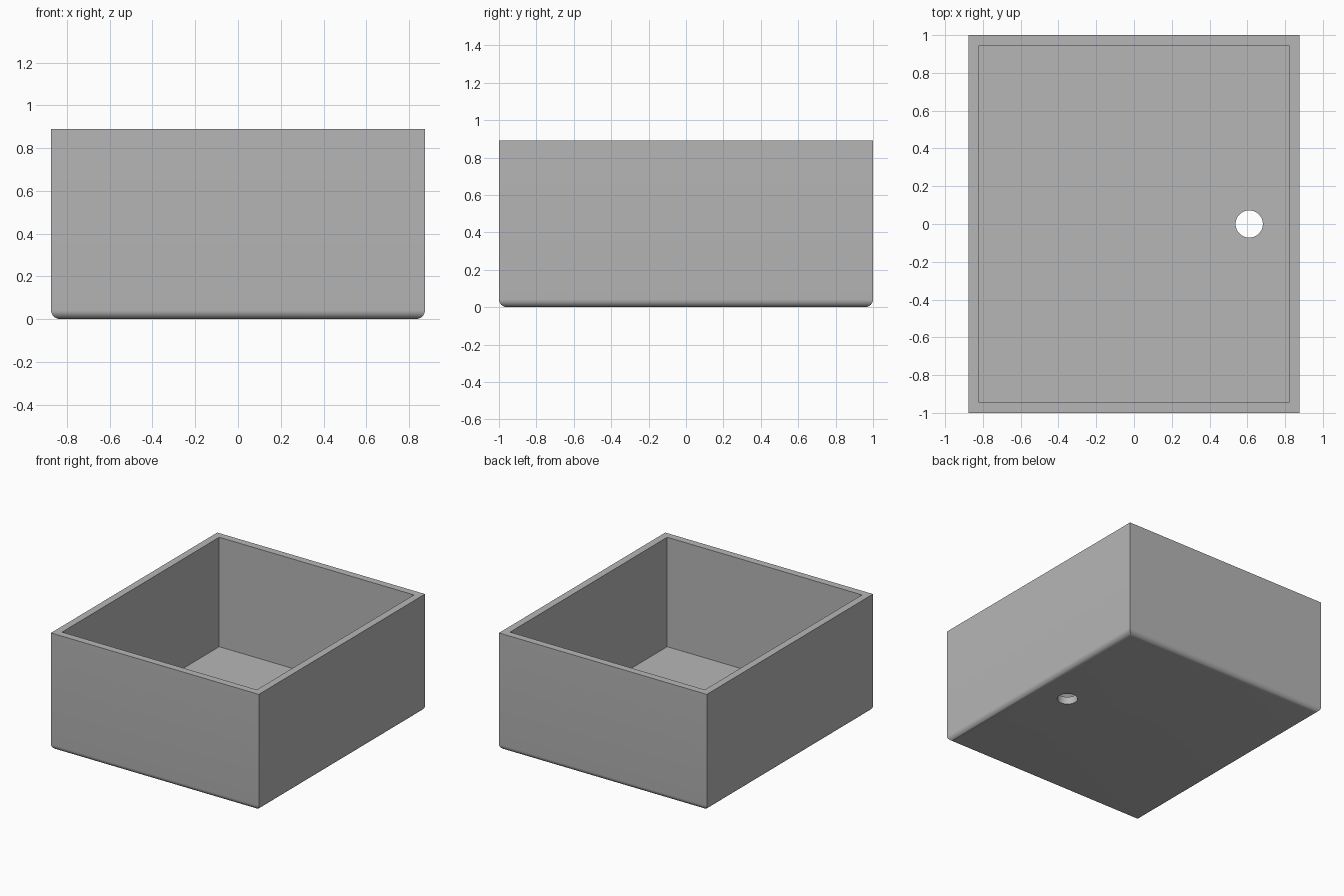
import bpy
import bmesh
from math import radians
from mathutils import Matrix, Vector

if "Cube" in bpy.data.objects:
    bpy.data.objects.remove(bpy.data.objects["Cube"], do_unlink=True)

WIDTH, DEPTH, HEIGHT = 1.75, 2.0, 0.89
WALL = 0.055
FLOOR = 0.057
EDGE_RADIUS = 0.042
HOLE_X, HOLE_RADIUS = 0.61, 0.072

# Material
grey = bpy.data.materials.new("planter_grey")
grey.use_nodes = True
colour = (0.47, 0.47, 0.47, 1)
grey.diffuse_color = colour
grey.node_tree.nodes["Principled BSDF"].inputs["Base Color"].default_value = colour


def make_object(name, bm):
    mesh = bpy.data.meshes.new(name)
    bm.to_mesh(mesh)
    bm.free()
    mesh.materials.append(grey)
    obj = bpy.data.objects.new(name, mesh)
    bpy.context.collection.objects.link(obj)
    return obj


def box(size, base_z):
    bm = bmesh.new()
    bmesh.ops.create_cube(bm, size=1)
    bmesh.ops.scale(bm, vec=Vector(size), verts=bm.verts)
    bmesh.ops.translate(bm, vec=(0, 0, base_z + size[2] / 2), verts=bm.verts)
    return bm


# Outer body with rounded bottom edges
bm = box((WIDTH, DEPTH, HEIGHT), 0)
bottom = [e for e in bm.edges if all(v.co.z < 0.01 for v in e.verts)]
bmesh.ops.bevel(bm, geom=bottom, offset=EDGE_RADIUS, segments=8,
                profile=0.5, affect='EDGES')
body = make_object("open_box", bm)

# Cutter for the open inside
cavity = make_object("cavity_cutter", box(
    (WIDTH - 2 * WALL, DEPTH - 2 * WALL, HEIGHT), FLOOR))

# Cutter for the round drain hole
bm = bmesh.new()
bmesh.ops.create_cone(bm, cap_ends=True, segments=64, radius1=HOLE_RADIUS,
                      radius2=HOLE_RADIUS, depth=0.4,
                      matrix=Matrix.Translation((HOLE_X, 0, 0)))
drain = make_object("drain_cutter", bm)

# Cut both and shade
bpy.ops.object.select_all(action='DESELECT')
bpy.context.view_layer.objects.active = body
body.select_set(True)
for cutter in (cavity, drain):
    cutter.hide_render = True
    mod = body.modifiers.new(cutter.name, 'BOOLEAN')
    mod.operation = 'DIFFERENCE'
    mod.solver = 'EXACT'
    mod.object = cutter
    bpy.ops.object.modifier_apply(modifier=mod.name)
    bpy.data.objects.remove(cutter, do_unlink=True)
bpy.ops.object.shade_smooth_by_angle(angle=radians(30))
